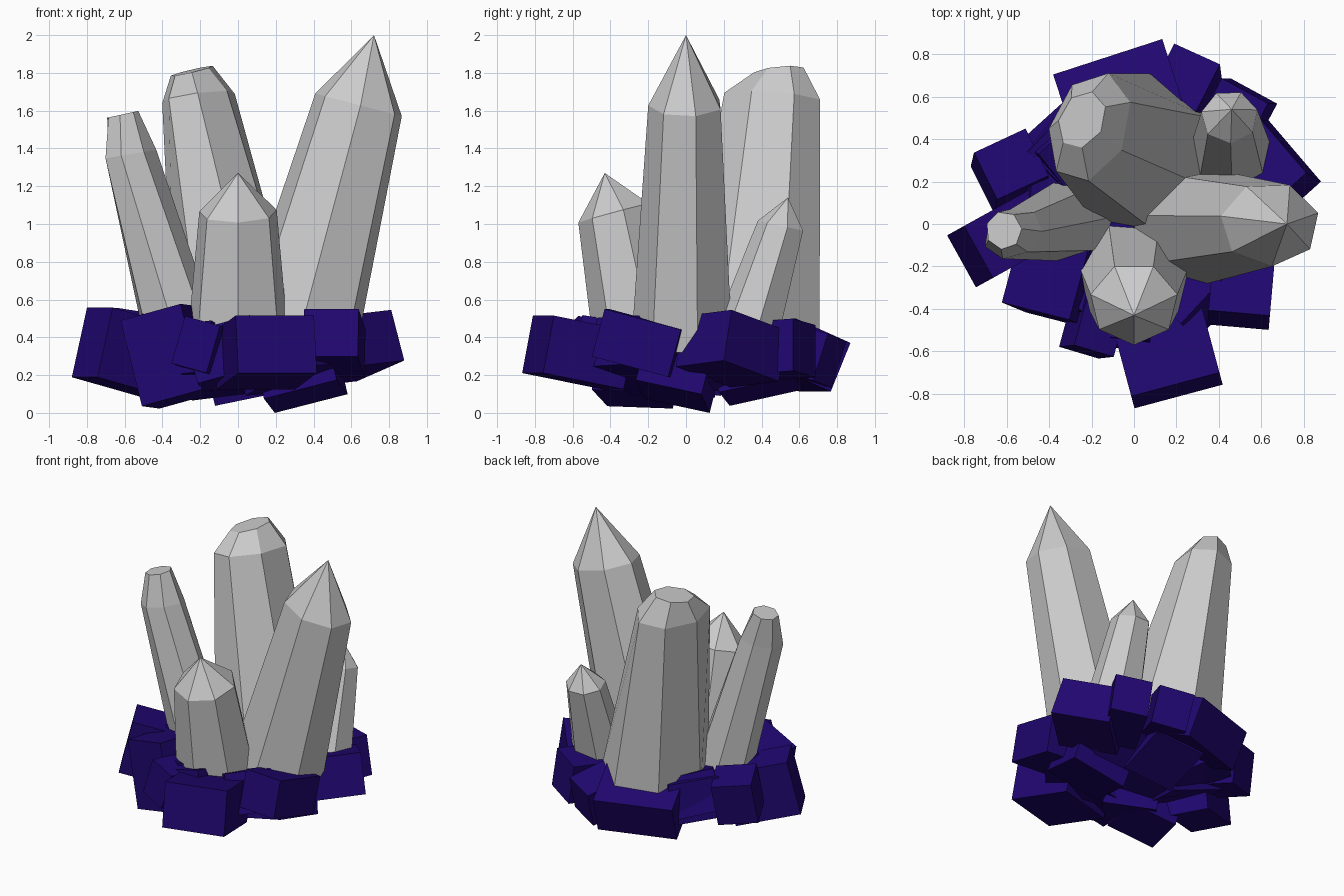
import bpy, bmesh, math, random
from mathutils import Vector, Matrix

if "Cube" in bpy.data.objects:
    bpy.data.objects.remove(bpy.data.objects["Cube"])

random.seed(4)
purple = bpy.data.materials.new("deep_purple")
purple.diffuse_color = (0.014, 0.002, 0.16, 1)
purple.use_nodes = True
purple.node_tree.nodes["Principled BSDF"].inputs["Base Color"].default_value = purple.diffuse_color


def finish(bm, name, mat=None):
    bmesh.ops.recalc_face_normals(bm, faces=bm.faces[:])
    me = bpy.data.meshes.new(name)
    bm.to_mesh(me)
    bm.free()
    ob = bpy.data.objects.new(name, me)
    bpy.context.collection.objects.link(ob)
    if mat:
        me.materials.append(mat)


def ring(sides, phase, centre, rx, ry, gx=0, gy=0, skew=0):
    """Elliptical ring of points; gx and gy slope it in z, skew shears x by y."""
    pts = []
    for i in range(sides):
        a = math.radians(phase) + math.tau * i / sides
        y = ry * math.sin(a)
        x = rx * math.cos(a) + skew * y
        pts.append(Vector(centre) + Vector((x, y, gx * x + gy * y)))
    return pts


def crystal(name, sides, phase, base, shoulder, tip=None, cap=None):
    """Tapered prism ending in a point (tip) or a bevelled flat (cap)."""
    low = ring(sides, phase, *base)
    mid = ring(sides, phase, *shoulder)
    root = [p + (p - q) * ((p.z - 0.32) / (q.z - p.z)) for p, q in zip(low, mid)]
    rings = [root, mid] + ([ring(sides, phase, *cap)] if cap else [])
    bm = bmesh.new()
    loops = [[bm.verts.new(p) for p in r] for r in rings]
    bm.faces.new(loops[0])
    for a, b in zip(loops, loops[1:]):
        for i in range(sides):
            j = (i + 1) % sides
            bm.faces.new((a[i], a[j], b[j], b[i]))
    if cap:
        bm.faces.new(loops[-1])
    else:
        apex = bm.verts.new(tip)
        for i in range(sides):
            bm.faces.new((loops[-1][i], loops[-1][(i + 1) % sides], apex))
    finish(bm, name)


def chunk(name, x, y, z, yaw, pitch, roll, length, width, height, bottom=None):
    """Rock box pointing outward along yaw, outer end raised by pitch."""
    rot = (Matrix.Rotation(math.radians(yaw), 4, 'Z')
           @ Matrix.Rotation(math.radians(-pitch), 4, 'Y')
           @ Matrix.Rotation(math.radians(roll), 4, 'X'))
    size = (length, width, height)
    if bottom is not None:
        z = bottom + sum(abs(rot[2][k]) * size[k] / 2 for k in range(3))
    bm = bmesh.new()
    bmesh.ops.create_cube(bm, size=1, matrix=Matrix.Translation((x, y, z)) @ rot
                          @ Matrix.Diagonal((*size, 1)))
    finish(bm, name, purple)


# Crystals
crystal("crystal_right_tall", 7, 15, ((0.335, -0.01, 0.5), 0.335, 0.27),
        ((0.64, 0, 1.63), 0.235, 0.2, -0.26), tip=(0.72, 0, 2.0))
crystal("crystal_back_tall", 7, 27, ((0.0, 0.34, 0.47), 0.345, 0.375),
        ((-0.21, 0.455, 1.67), 0.19, 0.26, 0.16, -0.1, 0.2),
        cap=((-0.245, 0.49, 1.81), 0.11, 0.135, 0.22, 0.06, 0.2))
crystal("crystal_left", 7, 5, ((-0.33, 0.01, 0.5), 0.2, 0.185),
        ((-0.57, -0.045, 1.37), 0.135, 0.12, 0.17, 0, 0.25),
        cap=((-0.613, -0.03, 1.58), 0.085, 0.09, 0.22))
crystal("crystal_front_short", 7, -90, ((0, -0.255, 0.48), 0.265, 0.25),
        ((0, -0.375, 1.06), 0.21, 0.195, 0.02, 0.27), tip=(0, -0.43, 1.27))
crystal("crystal_back_short", 7, 15, ((0.455, 0.34, 0.47), 0.19, 0.18),
        ((0.45, 0.505, 0.99), 0.135, 0.125, 0, -0.22), tip=(0.46, 0.54, 1.14))

# Outer rock chunks: x, y, z, yaw, pitch, roll, length, width, height
CHUNKS = [
    (0.145, -0.57, 0.32, -75, 11, 0, 0.45, 0.43, 0.31),
    (0.51, -0.25, 0.37, -95, 15, 0, 0.42, 0.29, 0.26),
    (0.58, 0.24, 0.34, 42, 5, -16, 0.38, 0.40, 0.28),
    (0.45, 0.45, 0.33, 62, 4, -8, 0.40, 0.25, 0.28),
    (0.21, 0.58, 0.33, 63, -15, -10, 0.42, 0.24, 0.26),
    (-0.05, 0.56, 0.32, 108, -23, 0, 0.40, 0.54, 0.28),
    (-0.585, 0.25, 0.37, 205, 8, 10, 0.27, 0.25, 0.30),
    (-0.585, -0.05, 0.32, 209, 14, 0, 0.44, 0.28, 0.38),
    (-0.36, -0.26, 0.30, -105, 2, 15, 0.36, 0.34, 0.47),
    (-0.17, -0.4, 0.34, -105, 6, -15, 0.42, 0.20, 0.26),
    (-0.28, 0.34, 0.33, 135, 8, 6, 0.36, 0.34, 0.28),
]
for i, c in enumerate(CHUNKS):
    chunk(f"rock_chunk_{i + 1}", *c)

# Inner jumbled chunks filling the underside
for i in range(8):
    yaw = i * 45 + random.uniform(-12, 12)
    r = random.uniform(0.32, 0.42)
    a = math.radians(yaw)
    chunk(f"inner_rock_{i + 1}", r * math.cos(a), r * math.sin(a), 0, yaw,
          random.uniform(8, 24), random.uniform(-18, 18), 0.4, 0.36, 0.28,
          bottom=0 if i == 0 else random.uniform(0.03, 0.1))
chunk("centre_rock", 0, 0, 0, 20, 12, -10, 0.5, 0.5, 0.24, bottom=0.1)
